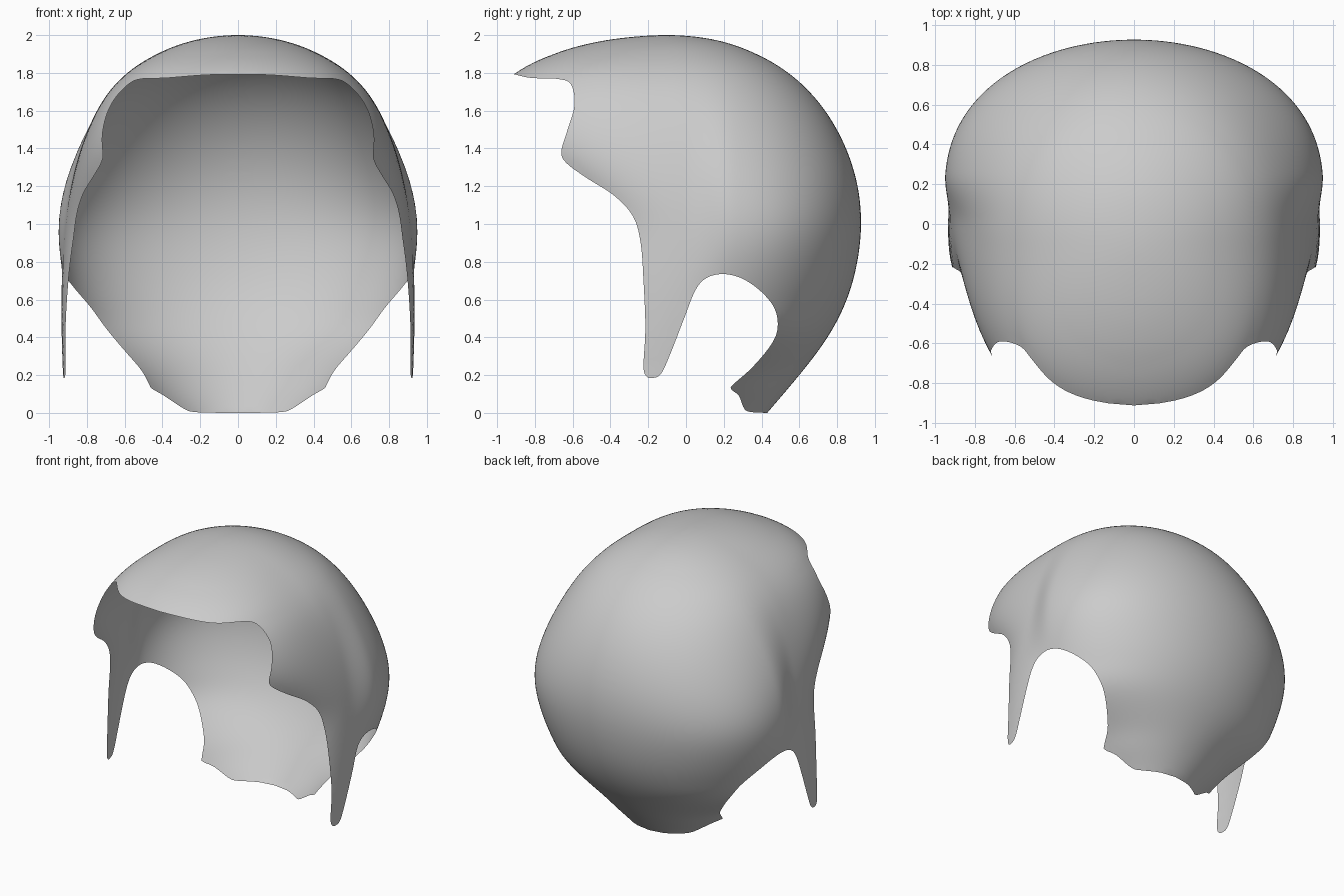
import bpy, bmesh
from math import sin, asin, cos, atan2, pi, sqrt
from mathutils import Vector
from mathutils.geometry import delaunay_2d_cdt

if "Cube" in bpy.data.objects:
    bpy.data.objects.remove(bpy.data.objects["Cube"])


def curve(table):
    """Smooth interpolation through (t, value) pairs, t ascending."""
    n = len(table)
    slope = [(table[i + 1][1] - table[i][1]) / (table[i + 1][0] - table[i][0]) for i in range(n - 1)]
    tan = [slope[0]]
    for i in range(1, n - 1):
        h0, h1 = table[i][0] - table[i - 1][0], table[i + 1][0] - table[i][0]
        tan.append((slope[i - 1] * h1 + slope[i] * h0) / (h0 + h1))
    tan.append(slope[-1])

    def f(z):
        z = min(max(z, table[0][0]), table[-1][0])
        i = 0
        while i < n - 2 and z > table[i + 1][0]:
            i += 1
        h = table[i + 1][0] - table[i][0]
        t = (z - table[i][0]) / h
        return ((2*t**3 - 3*t*t + 1) * table[i][1] + (t**3 - 2*t*t + t) * h * tan[i]
                + (3*t*t - 2*t**3) * table[i + 1][1] + (t**3 - t*t) * h * tan[i + 1])
    return f


def soft(table, window=.1):
    """Curve over height with ripples averaged out."""
    f, N, z0, dz = curve(table), 520, -.6, .005
    vals = [f(z0 + i * dz) for i in range(N + 1)]
    for _ in range(2):
        new = []
        for i in range(N + 1):
            w = min(int(window / dz), i, N - i)
            new.append(sum(vals[i - w:i + w + 1]) / (2 * w + 1))
        vals = new

    def g(z):
        t = min(max((z - z0) / dz, 0), N - 1e-6)
        i = int(t)
        return vals[i] + (vals[i + 1] - vals[i]) * (t - i)
    return g


def reach(points):
    """Distance from y = -0.1, interpolated squared so the crown stays round."""
    return soft([(z, (y + .1) ** 2) for z, y in points])


# Dome slices by height: half width squared, widest y, back and front reach
width2 = soft([(-.6, .84), (.2, .86), (.5, .875), (.8, .866), (1, .843), (1.2, .785),
               (1.4, .693), (1.6, .562), (1.8, .36), (1.9, .19), (1.95, .098), (2, 0)])
mid = soft([(-.6, -.03), (.35, -.03), (.72, .1), (1, .17), (1.2, .1), (1.4, 0), (1.7, -.1), (2, -.1)])
back2 = reach([(-.6, -.1), (-.2, .25), (0, .425), (.2, .597), (.4, .752), (.6, .855), (.8, .909), (1, .93),
               (1.2, .912), (1.4, .85), (1.6, .74), (1.8, .55), (1.9, .385), (1.94, .29), (2, -.1)])
front2 = reach([(-.6, -.6), (.4, -.6), (.8, -.68), (1, -.68), (1.2, -.86), (1.37, -1.04), (1.6, -1.06),
                (1.8, -.93), (1.88, -.775), (1.94, -.59), (1.98, -.365), (2, -.1)])
nape = soft([(-.6, .7), (0, .6), (.13, .45), (.2, .39), (.3, .25), (.4, .12), (.6, .04), (.75, 0), (2, 0)], .04)


def inside(y, z):
    """1 at the middle of a slice, 0 on the centre profile."""
    if z >= 2 or z <= -.6:
        return 0
    m = mid(z)
    d = y - m
    r = sqrt(max(back2(z), 0)) - .1 - m if d > 0 else sqrt(max(front2(z), 0)) + .1 + m
    u = abs(d) / max(r, 1e-4)
    top = min(1, max(0, (2 - z) / .25))
    top *= top * (3 - 2 * top) / max(top, 1e-6)
    power = 2 + (.35 if d > 0 else 1) * top
    return max(0, 1 - u ** power)


def half_width(y, z):
    t = min(1, max(0, y / .25))
    return sqrt(max(0, width2(z)) * inside(y, z)) * (1 - nape(z) * t * t * (3 - 2 * t))


CY, CZ = 0, 1.1


def radius(a):
    lo, hi = 0, 2.5
    for _ in range(34):
        m = (lo + hi) / 2
        if inside(CY + m * cos(a), CZ + m * sin(a)) > 0:
            lo = m
        else:
            hi = m
    return lo


def to_flat(y, z):
    a = atan2(z - CZ, y - CY)
    s = asin(min(1, sqrt((y - CY) ** 2 + (z - CZ) ** 2) / radius(a))) * 2 / pi
    return Vector((s * cos(a), s * sin(a)))


def to_shell(p):
    a, s = atan2(p.y, p.x), min(1, p.length)
    r = radius(a) * sin(s * pi / 2)
    y, z = CY + r * cos(a), CZ + r * sin(a)
    return Vector((0 if s > .9995 else half_width(y, z), y, z))


# Trimmed edge seen from the side: brim, temple, cheek tab, ear opening, nape
edge = [(-.93, 1.8), (-.86, 1.78), (-.8, 1.772), (-.68, 1.768), (-.61, 1.74), (-.59, 1.63),
        (-.63, 1.49), (-.66, 1.38), (-.63, 1.32), (-.52, 1.24), (-.38, 1.15), (-.28, 1.04),
        (-.24, .9), (-.225, .7), (-.215, .45), (-.225, .25), (-.21, .195), (-.175, .185),
        (-.13, .21), (-.08, .32), (-.01, .5), (.05, .65), (.11, .715), (.2, .735), (.3, .71),
        (.4, .64), (.47, .55), (.485, .45), (.45, .36), (.35, .24), (.25, .15), (.24, .125),
        (.28, .09), (.31, .02), (.35, .004), (.43, 0)]
ey = curve([(i, p[0]) for i, p in enumerate(edge)])
ez = curve([(i, p[1]) for i, p in enumerate(edge)])
STEP = 5
count = (len(edge) - 1) * STEP
loop = [to_flat(ey(i / STEP), ez(i / STEP)) for i in range(count + 1)]
loop[0].normalize()
loop[-1].normalize()

# Centre profile closes the flat half pattern
a0, a1 = atan2(loop[-1].y, loop[-1].x), atan2(loop[0].y, loop[0].x)
ARC = 110
loop += [Vector((cos(a), sin(a))) for a in (a0 + (a1 - a0) * i / ARC for i in range(1, ARC))]
n = len(loop)
H = .026
pts = list(loop)
for j in range(-45, 46):
    for i in range(-40, 41):
        p = Vector(((i + .5 * (j % 2)) * H, j * H * .866))
        if p.length < .985 and min((p - q).length_squared for q in loop) > (.4 * H) ** 2:
            pts.append(p)
verts, _, faces, *_ = delaunay_2d_cdt(pts, [], [list(range(n))], 1, 1e-6)

# Half shell lifted from the flat pattern, then mirrored
bm = bmesh.new()
vs = [bm.verts.new(to_shell(p)) for p in verts]
for f in faces:
    bm.faces.new([vs[k] for k in f])
bmesh.ops.delete(bm, geom=[v for v in bm.verts if not v.link_faces], context='VERTS')
for f in bm.faces:
    f.smooth = True
me = bpy.data.meshes.new("helmet_shell")
bm.to_mesh(me)
bm.free()
ob = bpy.data.objects.new("helmet_shell", me)
bpy.context.collection.objects.link(ob)
mod = ob.modifiers.new("mirror", 'MIRROR')
mod.use_axis[0] = True
mod.merge_threshold = .001
